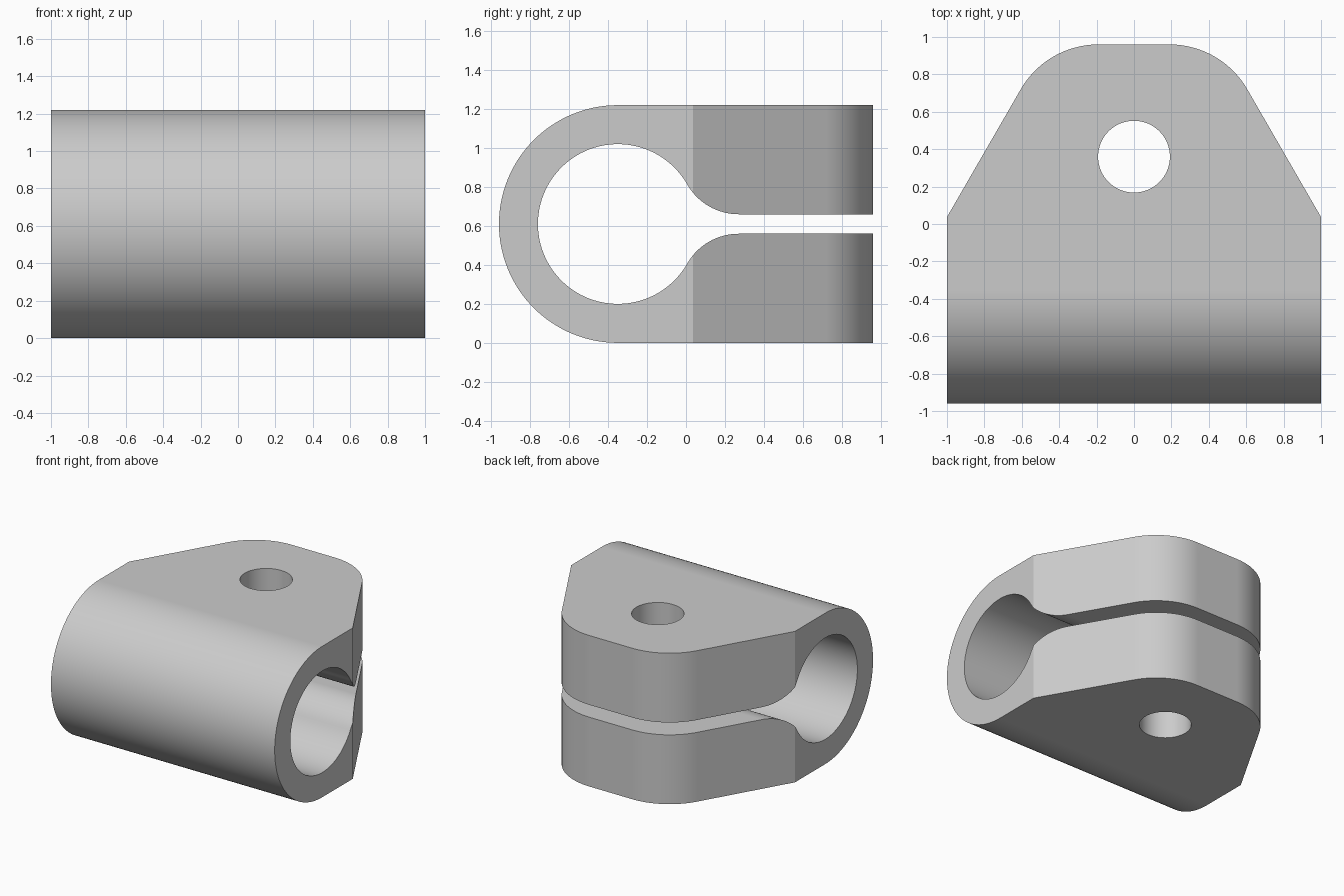
import bpy, bmesh
from math import sin, cos, pi, atan2, radians, sqrt
from mathutils import Vector

default = bpy.data.objects.get("Cube")
if default:
    bpy.data.objects.remove(default, do_unlink=True)

grey = bpy.data.materials.new("plain_grey")
grey.use_nodes = True
colour = (0.6, 0.6, 0.6, 1)
grey.diffuse_color = colour
grey.node_tree.nodes["Principled BSDF"].inputs["Base Color"].default_value = colour


def arc(centre, radius, start, end, steps):
    """Points on an arc, angles in radians, both ends included."""
    return [(centre[0] + radius * cos(start + (end - start) * i / steps),
             centre[1] + radius * sin(start + (end - start) * i / steps))
            for i in range(steps + 1)]


def prism(name, points, offset):
    """Extrude a closed 3D outline along an offset."""
    bm = bmesh.new()
    face = bm.faces.new([bm.verts.new(p) for p in points])
    new = bmesh.ops.extrude_face_region(bm, geom=[face])["geom"]
    bmesh.ops.translate(bm, vec=Vector(offset),
                        verts=[g for g in new if isinstance(g, bmesh.types.BMVert)])
    bmesh.ops.recalc_face_normals(bm, faces=bm.faces)
    mesh = bpy.data.meshes.new(name)
    bm.to_mesh(mesh)
    bm.free()
    mesh.materials.append(grey)
    obj = bpy.data.objects.new(name, mesh)
    bpy.context.collection.objects.link(obj)
    return obj


# Side profile: half outline about the slot, then mirrored
bore_y, outer, bore, slot, back = -0.35, 0.61, 0.41, 0.05, 0.96
fillet = 0.305
rise = slot + fillet
run = sqrt((bore + fillet) ** 2 - rise ** 2)
lip = atan2(rise, run)
half = arc((bore_y, 0), bore, pi, lip, 48)
half += arc((bore_y + run, rise), fillet, pi + lip, 1.5 * pi, 16)[1:]
half += [(back, slot), (back, outer)]
half += arc((bore_y, 0), outer, pi / 2, pi, 32)
# Mirror without repeating the two points on the slot plane
inner_start, outer_end = half[0], half[-1]
upper = half[1:-1]
split = upper.index((back, slot)) + 1
inside, outside = upper[:split], upper[split:]


def flip(points):
    return [(y, -z) for y, z in reversed(points)]


outline = [inner_start] + inside + outside + [outer_end] + flip(outside) + flip(inside)
clamp = prism("clamp_body", [(-1, y, z + outer) for y, z in outline], (2, 0, 0))

# Plan outline: rounded, tapering ears
corner, flat = 0.48, 0.19
right = arc((flat, back - corner), corner, pi / 2, pi / 6, 24)
x, y = right[-1]
right += [(1.3, y - (1.3 - x) * sqrt(3)), (1.3, -1.3)]
right[0] = (flat, back)
plan = right + [(-px, py) for px, py in reversed(right)]
taper = prism("taper_cutter", [(px, py, -0.3) for px, py in plan], (0, 0, 2))

# Bolt hole through both ears
hole = prism("bolt_hole_cutter",
             [(px, py, -0.3) for px, py in arc((0, 0.36), 0.192, 0, 2 * pi, 64)[:-1]],
             (0, 0, 2))

# Cut the body, then remove the cutters
bpy.context.view_layer.objects.active = clamp
for cutter, operation in ((taper, 'INTERSECT'), (hole, 'DIFFERENCE')):
    cutter.hide_render = True
    mod = clamp.modifiers.new("cut", 'BOOLEAN')
    mod.operation = operation
    mod.solver = 'EXACT'
    mod.object = cutter
    bpy.ops.object.modifier_apply(modifier=mod.name)
    bpy.data.objects.remove(cutter, do_unlink=True)

# Smooth curved walls, keep crisp edges
bpy.ops.object.select_all(action='DESELECT')
clamp.select_set(True)
bpy.ops.object.shade_smooth_by_angle(angle=radians(25))
weighted = clamp.modifiers.new("flat_face_normals", 'WEIGHTED_NORMAL')
weighted.keep_sharp = True
